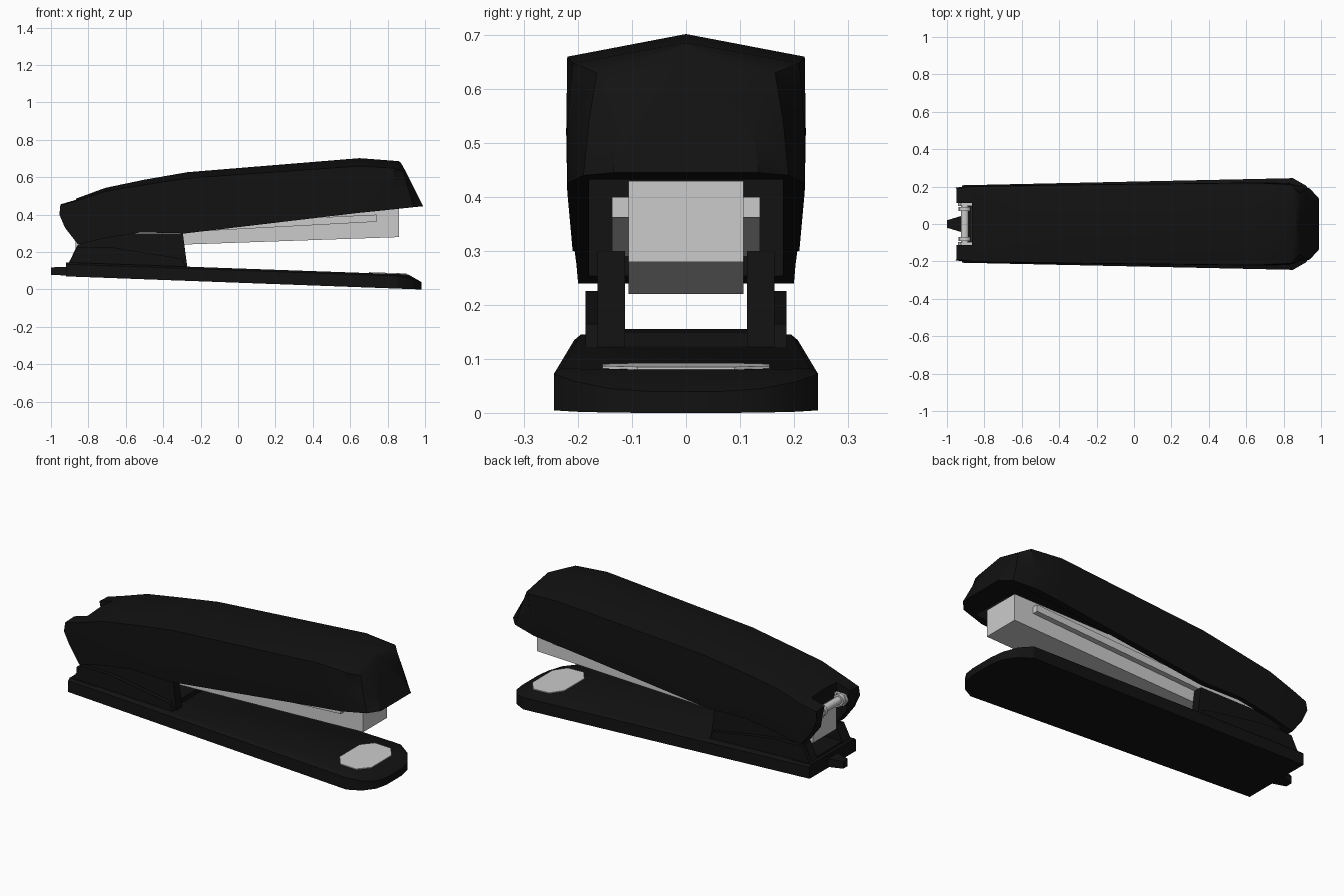
import bpy, bmesh, math
from mathutils import Vector

if "Cube" in bpy.data.objects:
    bpy.data.objects.remove(bpy.data.objects["Cube"])

black = bpy.data.materials.new("black_plastic")
black.diffuse_color = (0.006, 0.006, 0.006, 1)
black.use_nodes = True
black.node_tree.nodes["Principled BSDF"].inputs["Base Color"].default_value = black.diffuse_color


def loft(name, rings, mat=None, smooth=None):
    """Skin a list of equal-length closed rings and cap both ends."""
    bm = bmesh.new()
    vs = [[bm.verts.new(p) for p in r] for r in rings]
    n = len(vs[0])
    for a, b in zip(vs, vs[1:]):
        for i in range(n):
            j = (i + 1) % n
            bm.faces.new((a[i], a[j], b[j], b[i]))
    bm.faces.new(vs[0])
    bm.faces.new(vs[-1])
    bmesh.ops.triangulate(bm, faces=[f for f in bm.faces if len(f.verts) > 3 and smooth])
    bmesh.ops.recalc_face_normals(bm, faces=bm.faces)
    me = bpy.data.meshes.new(name)
    bm.to_mesh(me)
    bm.free()
    ob = bpy.data.objects.new(name, me)
    bpy.context.collection.objects.link(ob)
    if mat:
        me.materials.append(mat)
    return ob


def prism(name, profile, y0, y1, mat=None):
    """Extrude an xz profile along y."""
    return loft(name, [[(x, y, z) for x, z in profile] for y in (y0, y1)], mat)


def smooth(ob, deg):
    bpy.ops.object.select_all(action='DESELECT')
    ob.select_set(True)
    bpy.context.view_layer.objects.active = ob
    bpy.ops.object.shade_smooth_by_angle(angle=math.radians(deg))


def cut(ob, cutter):
    m = ob.modifiers.new("cut", 'BOOLEAN')
    m.operation, m.solver, m.object = 'DIFFERENCE', 'EXACT', cutter
    bpy.context.view_layer.objects.active = ob
    bpy.ops.object.modifier_apply(modifier=m.name)
    bpy.data.objects.remove(cutter)


def bot_z(x):
    return 0.07 - 0.07 * (x + 0.92) / 1.9


def top_z(x):
    return 0.145 - 0.065 * (x + 0.92) / 1.83


def mirror_ring(half):
    return half + [(x, -y, z) for x, y, z in reversed(half)]


# Base plate: tapered, rounded nose, bevelled upper rim
outline = [(-.92, .207, .135), (.85, .245, .072), (.92, .205, .058), (.965, .14, .045), (.98, .07, .04)]
inner = [(-.92, .195), (.82, .23), (.87, .19), (.9, .13), (.91, .07)]
base = loft("base_plate", [
    mirror_ring([(x, y, bot_z(x)) for x, y, z in outline]),
    mirror_ring(outline),
    mirror_ring([(x, y, top_z(x)) for x, y in inner])], black)
smooth(base, 30)

# Tail tab behind the base
loft("base_tail", [
    [(-.90, y, z) for y, z in ((-.05, .075), (.05, .075), (.05, .122), (-.05, .122))],
    [(-1.0, y, z) for y, z in ((-.02, .077), (.02, .077), (.02, .118), (-.02, .118))]], black)

# Anvil: octagonal plate on the nose of the base
oct_pts = [(.70, -.09), (.75, -.155), (.85, -.155), (.90, -.09),
           (.90, .09), (.85, .155), (.75, .155), (.70, .09)]
loft("anvil_plate", [[(x, y, top_z(x) + d) for x, y in oct_pts] for d in (-.005, .005)])

# Hinge bracket: inner walls and lower outer gussets, floor between
for s, side in ((1, "left"), (-1, "right")):
    prism("bracket_wall_" + side,
          [(-.91, .13), (-.86, .235), (-.70, .30), (-.295, .30), (-.27, .11)], s * .113, s * .164, black)
    prism("bracket_gusset_" + side,
          [(-.91, .13), (-.86, .226), (-.68, .226), (-.30, .165), (-.275, .11)], s * .16, s * .186, black)
prism("bracket_floor", [(-.90, .13), (-.90, .155), (-.30, .15), (-.30, .11)], -.115, .115, black)

# Top cover: stations of (bottom x z w, shoulder x z w, ridge x z)
stations = [
    (-.925, .33, .19, -.955, .40, .195, -.95, .45, .19, -.945, .463),
    (-.855, .24, .20, -.86, .37, .203, -.86, .475, .2, -.86, .488),
    (-.71, .275, .203, -.71, .39, .206, -.71, .525, .203, -.71, .543),
    (-.52, .305, .207, -.5, .42, .21, -.5, .56, .205, -.5, .587),
    (-.28, .30, .21, -.27, .45, .212, -.27, .595, .21, -.27, .627),
    (.65, .41, .22, .65, .52, .222, .65, .66, .22, .65, .702),
    (.80, .425, .22, .82, .53, .22, .84, .648, .21, .86, .686),
    (.94, .44, .19, .91, .54, .18, .885, .63, .165, .868, .68),
    (.99, .445, .135, .945, .535, .125, .90, .625, .11, .878, .665),
]
rings = []
for s in stations:
    half = [(s[i], s[i + 2], s[i + 1]) for i in (0, 3, 6)]
    rings.append(half + [(s[9], 0, s[10])] + [(x, -y, z) for x, y, z in reversed(half)])
cover = loft("top_cover", rings, black, smooth=True)

# Hollow underside and rear hinge notch
cut(cover, prism("cavity", [(-.80, .15), (-.80, .47), (-.3, .57), (.78, .62), (.86, .58), (.88, .30)], -.18, .18))
cut(cover, prism("notch", [(-1.1, .1), (-1.1, .7), (-.865, .7), (-.865, .1)], -.113, .113))
smooth(cover, 35)

# Magazine channel with side rails
prism("magazine", [(-.87, .22), (-.87, .40), (-.80, .415), (.86, .43), (.86, .28)], -.107, .107)
for s, side in ((1, "left"), (-1, "right")):
    prism("magazine_rail_" + side, [(-.60, .29), (-.60, .335), (.74, .40), (.74, .362)], s * .10, s * .137)
    # Hinge lugs
    prism("hinge_lug_" + side,
          [(-.86, .34), (-.925, .37), (-.94, .40), (-.925, .43), (-.86, .43)], s * .095, s * .112)


# Hinge pin with collars
def rod(name, r, y0, y1):
    ring = [(-.905 + r * math.cos(a), .405 + r * math.sin(a))
            for a in (i * math.tau / 16 for i in range(16))]
    smooth(prism(name, ring, y0, y1), 40)


rod("hinge_pin", .021, -.112, .112)
for s, side in ((1, "left"), (-1, "right")):
    rod("pin_collar_" + side, .032, s * .07, s * .09)
